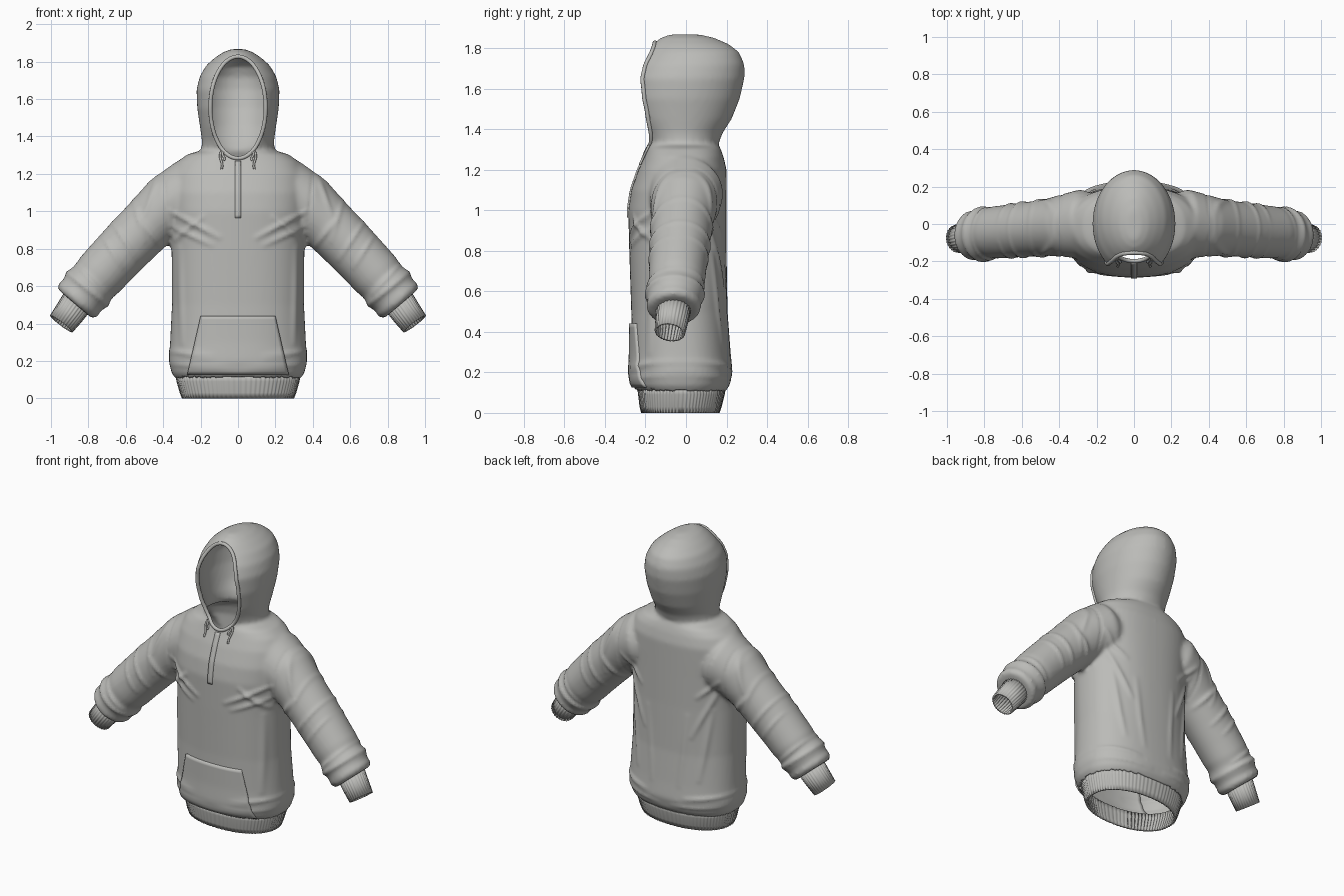
import bpy, bmesh, math
from mathutils import Vector
from mathutils.bvhtree import BVHTree
from mathutils.geometry import intersect_point_line

if "Cube" in bpy.data.objects:
    bpy.data.objects.remove(bpy.data.objects["Cube"])

grey = bpy.data.materials.new("warm_grey_cloth")
grey.use_nodes = True
COLOUR = (0.5, 0.5, 0.48, 1)
grey.diffuse_color = COLOUR
grey.node_tree.nodes["Principled BSDF"].inputs["Base Color"].default_value = COLOUR


def add_object(name, data):
    ob = bpy.data.objects.new(name, data)
    bpy.context.collection.objects.link(ob)
    data.materials.clear()
    data.materials.append(grey)
    return ob


def finish(bm, name, thickness=0, smooth=True):
    me = bpy.data.meshes.new(name)
    bm.to_mesh(me)
    bm.free()
    for p in me.polygons:
        p.use_smooth = smooth
    ob = add_object(name, me)
    if thickness:
        mod = ob.modifiers.new("cloth_thickness", "SOLIDIFY")
        mod.thickness = thickness
        mod.offset = -1
    return ob


def loft(bm, rings, caps=True):
    rows = [[bm.verts.new(p) for p in ring] for ring in rings]
    faces = []
    for a, b in zip(rows, rows[1:]):
        for i in range(len(a)):
            j = (i + 1) % len(a)
            faces.append(bm.faces.new((a[i], a[j], b[j], b[i])))
    if caps:
        faces += [bm.faces.new(rows[0]), bm.faces.new(rows[-1])]
    bmesh.ops.recalc_face_normals(bm, faces=faces)


def oval(z, half_width, front, back, n=64, power=2.0, rib=0.0):
    """Horizontal superellipse ring; rib alternates its size."""
    pts = []
    for i in range(n):
        a = math.tau * i / n
        c, s = math.cos(a), math.sin(a)
        k = 1 + rib * (1 if i % 4 < 2 else -1)
        x = half_width * math.copysign(abs(c) ** (2 / power), c) * k
        y = (back - front) / 2 * math.copysign(abs(s) ** (2 / power), s) * k
        pts.append((x, (front + back) / 2 + y, z))
    return pts


def sleeve_rings(path, side, n=40, rib=0.0):
    rings = []
    for i, (x, y, z, r) in enumerate(path):
        p, q = path[max(i - 1, 0)], path[min(i + 1, len(path) - 1)]
        t = (Vector(q[:3]) - Vector(p[:3])).normalized()
        v = t.cross(Vector((0, 1, 0))).normalized()
        u = v.cross(t)
        ring = []
        for j in range(n):
            a = math.tau * j / n
            k = r * (1 + rib * (1 if j % 4 < 2 else -1))
            w = Vector((x, y, z)) + (u * math.cos(a) + v * math.sin(a)) * k
            ring.append((w.x * side, w.y, w.z))
        rings.append(ring)
    return rings


# Torso and hood in one profile: height, half width, front y, back y
TORSO = [(0.10, .33, -.235, .19), (0.135, .355, -.265, .215), (0.2, .37, -.275, .23),
         (0.3, .363, -.27, .22), (0.5, .353, -.27, .205), (0.8, .355, -.28, .20),
         (1.0, .365, -.285, .20), (1.1, .37, -.27, .20), (1.2, .36, -.235, .20),
         (1.265, .325, -.205, .185), (1.305, .27, -.19, .17)]
HOOD = [(1.325, .195, -.185, .16), (1.38, .193, -.21, .18), (1.45, .203, -.25, .225),
        (1.55, .218, -.28, .265), (1.65, .222, -.28, .288), (1.72, .205, -.25, .288),
        (1.78, .17, -.2, .262), (1.82, .125, -.165, .21), (1.85, .08, -.125, .14),
        (1.867, .035, -.08, .07)]
SLEEVE = [(.15, 0, 1.1, .14), (.28, 0, 1.085, .185), (.37, -.01, 1.03, .168),
          (.47, -.02, .94, .15), (.58, -.03, .83, .146), (.68, -.04, .725, .142),
          (.74, -.045, .66, .14), (.775, -.05, .62, .132), (.805, -.055, .585, .145),
          (.835, -.06, .55, .13), (.855, -.06, .525, .137), (.872, -.06, .505, .12)]

bm = bmesh.new()
loft(bm, [oval(*row, power=2.35) for row in TORSO] + [oval(*row) for row in HOOD])
for side in (1, -1):
    loft(bm, sleeve_rings(SLEEVE, side))
source = finish(bm, "garment_source")
mod = source.modifiers.new("fuse", "REMESH")
mod.mode = "VOXEL"
mod.voxel_size = 0.0125
mod = source.modifiers.new("soften", "SMOOTH")
mod.factor = 0.5
mod.iterations = 7
fused = bpy.data.meshes.new_from_object(
    source.evaluated_get(bpy.context.evaluated_depsgraph_get()))
bpy.data.objects.remove(source)

bm = bmesh.new()
bm.from_mesh(fused)
bm.normal_update()

# Folds: x, z to x, z, then side (-1 front, 1 back, 0 both), width, height
FOLDS = [(.36, 1.0, .1, .86, -1, .014, .012), (.33, .85, .19, .97, -1, .014, .012),
         (.36, .92, .14, .82, -1, .013, .009), (.31, .8, .3, .3, -1, .016, .008),
         (.36, .25, .14, .22, 0, .014, .009), (.35, .18, .05, .16, 0, .012, .006),
         (.32, .95, .17, .62, 1, .015, .01), (.28, .8, .22, .35, 1, .016, .009),
         (.35, 1.02, .2, .88, 1, .014, .01), (.14, .75, .1, .3, 1, .018, .006),
         (.4, 1.2, .37, .86, 0, .008, -.005), (.43, 1.18, .5, .98, 0, .014, .008),
         (.42, .82, .52, .95, 0, .014, .01), (.56, 1.06, .5, .84, 0, .014, .006),
         (.67, .94, .54, .74, 0, .013, .008), (.72, .86, .62, .7, 0, .012, .007),
         (.86, .71, .72, .56, 0, .012, .009), (.91, .67, .70, .50, 0, .012, .009)]
moves = []
for v in bm.verts:
    p = Vector((abs(v.co.x), v.co.z, 0))
    d = 0
    if p.y < 1.25:
        for x0, z0, x1, z1, face, w, h in FOLDS:
            if face * (v.co.y + 0.02) < 0:
                continue
            a, b = Vector((x0, z0, 0)), Vector((x1, z1, 0))
            near, t = intersect_point_line(p, a, b)
            t = min(max(t, 0), 1)
            gap = (p - a.lerp(b, t)).length
            if gap < 3 * w:
                d += h * math.exp(-(gap / w) ** 2) * (0.35 + 0.65 * math.sin(math.pi * t))
    moves.append((v, v.normal * d))
for v, d in moves:
    v.co += d
bm.normal_update()
tree = BVHTree.FromBMesh(bm)


def on_front(x, z, lift):
    hit = tree.ray_cast(Vector((x, -2, z)), Vector((0, 1, 0)))[0]
    return Vector((x, (hit.y if hit else -0.2) - lift, z))


# Openings at the face, waist and wrists
FACE_Z, FACE_W, FACE_H = 1.555, .148, .272
wrists = [Vector((s * .872, -.06, .505)) for s in (1, -1)]
gone = []
for f in bm.faces:
    c = f.calc_center_median()
    in_face = (c.x / FACE_W) ** 2 + ((c.z - FACE_Z) / FACE_H) ** 2 < 1 and c.y < -0.05
    at_hem = c.z < 0.118 and f.normal.z < -0.7
    if in_face or at_hem or any((c - w).length < 0.07 for w in wrists):
        gone.append(f)
bmesh.ops.delete(bm, geom=gone, context="FACES")
for v in bm.verts:
    if v.is_boundary and v.co.z > 1.2:
        k = math.hypot(v.co.x / FACE_W, (v.co.z - FACE_Z) / FACE_H)
        v.co.x /= k
        v.co.z = FACE_Z + (v.co.z - FACE_Z) / k
finish(bm, "hooded_body", 0.012)


def tube(name, points, radius, cyclic=False):
    cu = bpy.data.curves.new(name, "CURVE")
    cu.dimensions = "3D"
    cu.bevel_depth = radius
    cu.bevel_resolution = 3
    sp = cu.splines.new("POLY")
    sp.points.add(len(points) - 1)
    for sp_point, p in zip(sp.points, points):
        sp_point.co = (*p, 1)
    sp.use_cyclic_u = cyclic
    sp.use_smooth = True
    return add_object(name, cu)


def patch(name, half_width_at, z0, z1, lift, cols, rows):
    """Cloth panel laid on the front of the torso."""
    bm = bmesh.new()
    grid = []
    for j in range(rows + 1):
        z = z0 + (z1 - z0) * j / rows
        hw = half_width_at(j / rows)
        grid.append([bm.verts.new(on_front(hw * (2 * i / cols - 1), z, lift))
                     for i in range(cols + 1)])
    for a, b in zip(grid, grid[1:]):
        for i in range(cols):
            bm.faces.new((a[i], a[i + 1], b[i + 1], b[i]))
    ob = finish(bm, name, lift + 0.012)
    return ob


# Hood rim, face seam and drawstrings
def face_loop(scale, lift):
    angles = [math.tau * i / 72 for i in range(72)]
    return [on_front(FACE_W * scale * math.cos(a), FACE_Z + FACE_H * scale * math.sin(a), lift)
            for a in angles]


tube("hood_rim", face_loop(1.0, 0.0), 0.011, True)
for side, label in ((1, "left"), (-1, "right")):
    for k, (x, low) in enumerate(((.09, 1.225), (.078, 1.27))):
        pts = [on_front(side * (x + .006 * math.sin(i)), 1.32 - (1.32 - low) * i / 6, .008)
               for i in range(7)]
        tube(f"{label}_drawstring_{k + 1}", pts, 0.006)

# Front pocket and neck placket
patch("front_pocket", lambda t: .272 - .072 * t, 0.125, 0.44, 0.012, 28, 16)
patch("neck_placket", lambda t: .016, 0.965, 1.27, 0.008, 2, 20)

# Ribbed waistband and cuffs
bm = bmesh.new()
loft(bm, [oval(*row, n=320, power=2.2, rib=.006) for row in
          ((0, .298, -.22, .165), (.03, .31, -.228, .175), (.09, .327, -.235, .19),
           (.125, .332, -.24, .195))], caps=False)
finish(bm, "waistband", 0.014)
CUFF = [(.855, -.06, .522, .085), (.9, -.07, .458, .08), (.945, -.08, .398, .074)]
for side, label in ((1, "left"), (-1, "right")):
    bm = bmesh.new()
    loft(bm, sleeve_rings(CUFF, side, n=112, rib=.02), caps=False)
    finish(bm, f"{label}_cuff", 0.01)
